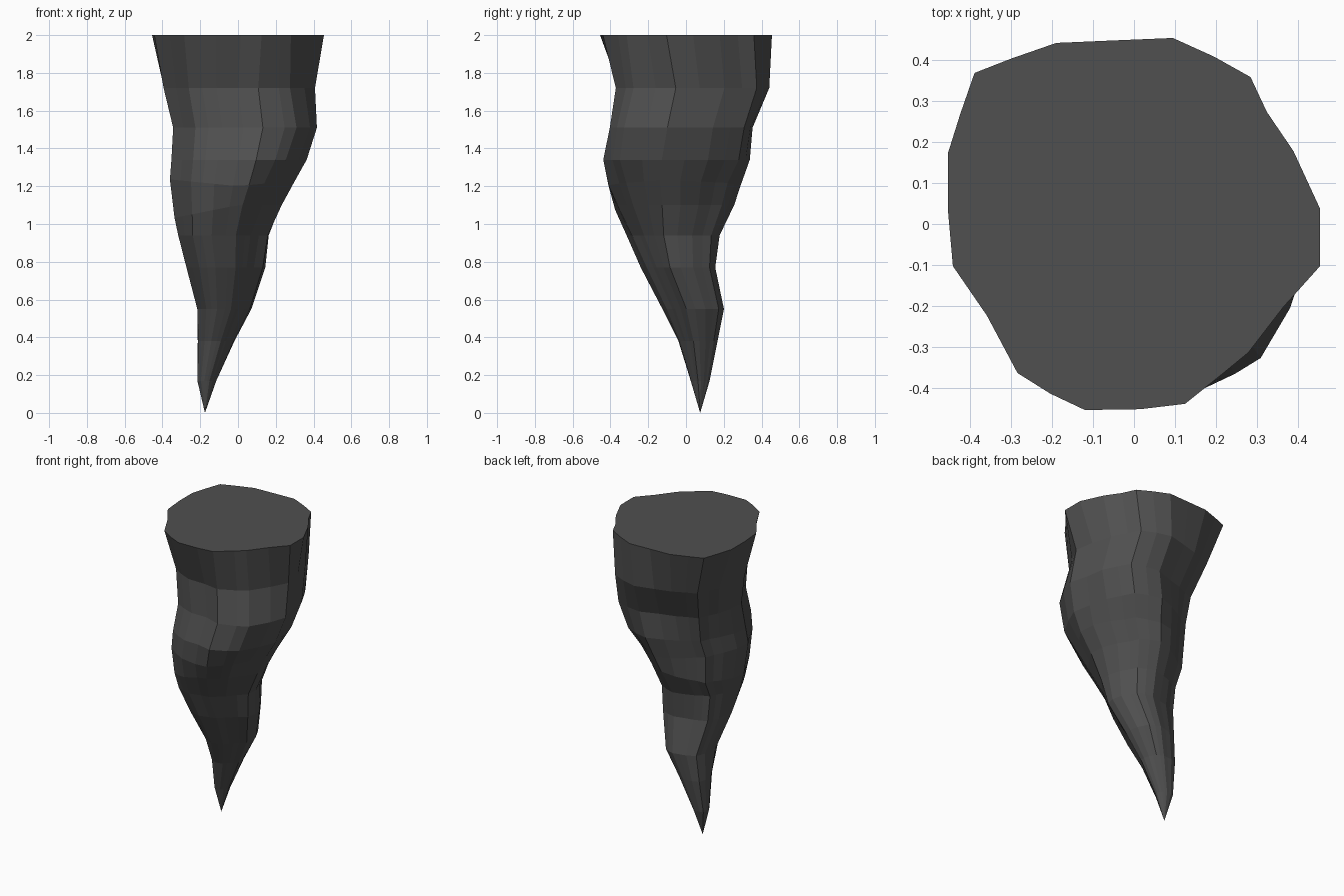
import bpy, bmesh, math

if "Cube" in bpy.data.objects:
    bpy.data.objects.remove(bpy.data.objects["Cube"])

# Outline of the flat top, counter-clockwise
OUTLINE = [(.455, .04), (.39, .18), (.325, .275), (.285, .36), (.195, .41), (.095, .455),
           (-.05, .449), (-.19, .443), (-.30, .405), (-.39, .37), (-.425, .27), (-.455, .175),
           (-.455, .035), (-.443, -.10), (-.36, -.22), (-.285, -.36), (-.205, -.41),
           (-.12, -.45), (.015, -.448), (.125, -.435), (.225, -.355), (.28, -.31),
           (.365, -.20), (.455, -.10)]

# Rings: height, x min, x max, y min, y max, front-right bulge,
# then offsets toward back right, back left, front left, front right
RINGS = [(2.00, -.455, .455, -.455, .455, 0, (0, 0, 0, 0)),
         (1.72, -.40, .385, -.35, .425, .04, (.04, -.055, .01, .055)),
         (1.51, -.34, .387, -.365, .325, .12, (.07, -.05, .03, .075)),
         (1.34, -.353, .345, -.415, .32, .12, (.045, -.085, .02, .045)),
         (1.20, -.365, .30, -.41, .285, .07, (.01, -.085, .01, .005)),
         (1.10, -.335, .225, -.365, .255, 0, (0, -.065, .02, .015)),
         (0.94, -.31, .16, -.30, .172, -.09, (.015, -.045, .03, .01)),
         (0.77, -.27, .14, -.23, .145, -.15, (.025, -.02, .02, 0)),
         (0.55, -.215, .068, -.12, .195, -.14, (.015, -.015, .01, 0)),
         (0.38, -.213, -.02, -.04, .165, -.10, (.005, 0, 0, 0)),
         (0.17, -.215, -.115, .025, .125, 0, (0, 0, 0, 0))]
TIP = (-.175, .075, 0)


def ring_points(z, x0, x1, y0, y1, bulge, diagonals):
    """Top outline, bulged, fitted to the ring's extents and pushed along its diagonals."""
    raw = []
    for x, y in OUTLINE:
        d = math.atan2(y, x) + math.radians(50)
        k = 1 + bulge * max(0, math.cos(d)) ** 4
        raw.append((x * k, y * k))
    xs, ys = [p[0] for p in raw], [p[1] for p in raw]

    def fit(v, vals, lo, hi):
        return lo + (v - min(vals)) / (max(vals) - min(vals)) * (hi - lo)

    points = []
    for x, y in raw:
        a = math.atan2(y, x) % math.tau
        push = diagonals[int(a / (math.pi / 2)) % 4] * abs(math.sin(2 * a))
        px = fit(x, xs, x0, x1) + push * math.cos(a)
        py = fit(y, ys, y0, y1) + push * math.sin(a)
        # the two rings of the waist are not level
        dz = .1 * abs(px) if z == 1.20 else .2 * min(px, 0) if z == 1.10 else 0
        points.append((px, py, z + dz))
    return points


# Rock spike: stacked rings closed by a flat cap and a point
bm = bmesh.new()
loops = [[bm.verts.new(p) for p in ring_points(*r)] for r in RINGS]
tip = bm.verts.new(TIP)
n = len(OUTLINE)
bm.faces.new(loops[0])
for a, b in zip(loops, loops[1:]):
    for i in range(n):
        j = (i + 1) % n
        bm.faces.new((a[j], a[i], b[i], b[j]))
for i in range(n):
    bm.faces.new((loops[-1][(i + 1) % n], loops[-1][i], tip))
bmesh.ops.recalc_face_normals(bm, faces=bm.faces[:])

mesh = bpy.data.meshes.new("rock_spike")
bm.to_mesh(mesh)
bm.free()
spike = bpy.data.objects.new("rock_spike", mesh)
bpy.context.collection.objects.link(spike)

# Dark stone colour
stone = bpy.data.materials.new("dark grey stone")
stone.diffuse_color = (.08, .08, .08, 1)
stone.use_nodes = True
stone.node_tree.nodes["Principled BSDF"].inputs["Base Color"].default_value = stone.diffuse_color
mesh.materials.append(stone)
